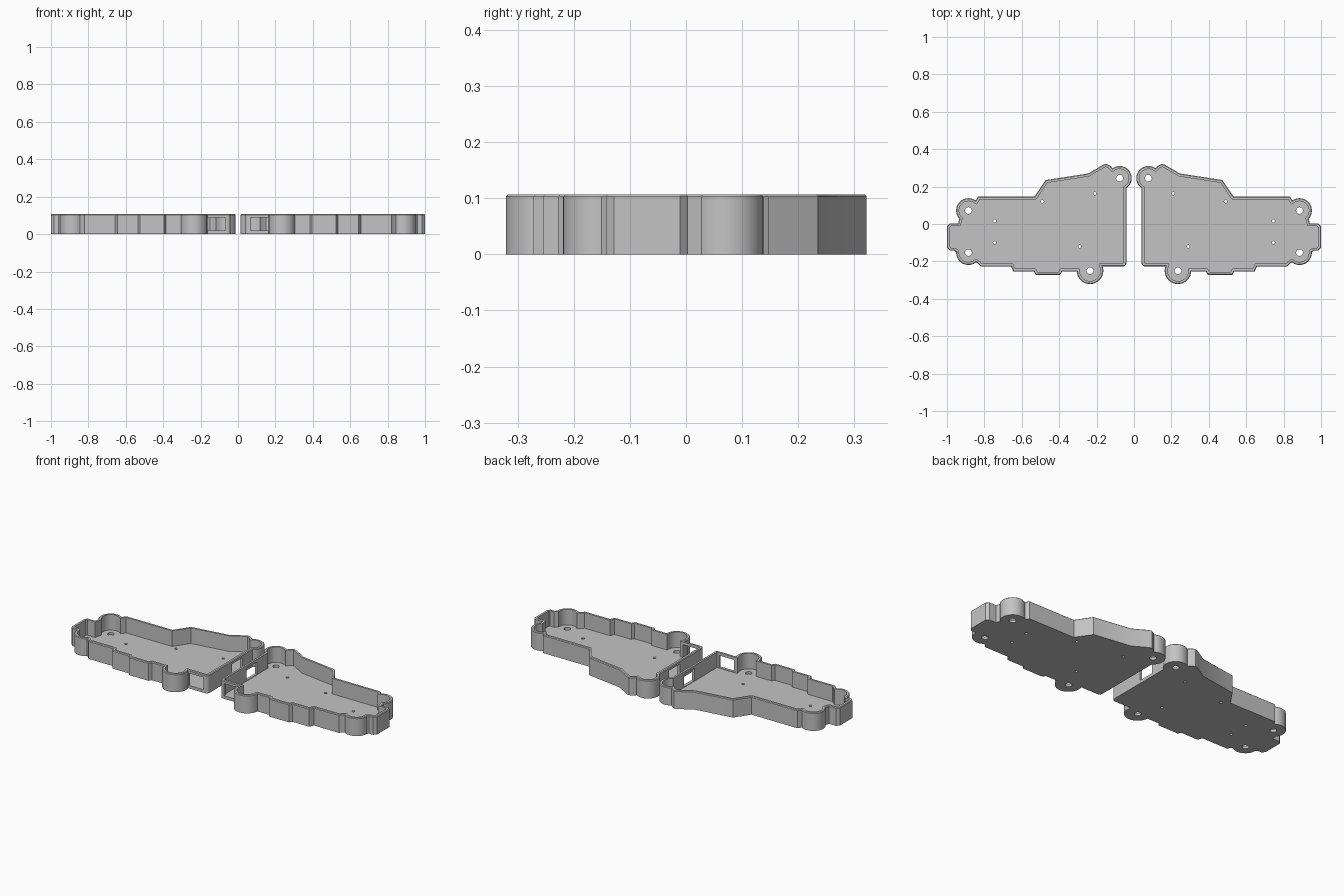
import bpy, bmesh
from math import cos, sin, radians
from mathutils import Vector, Matrix

if "Cube" in bpy.data.objects:
    bpy.data.objects.remove(bpy.data.objects["Cube"])

HEIGHT, FLOOR, WALL, CHAMFER = 0.107, 0.015, 0.016, 0.004
GREY = (0.55, 0.55, 0.55, 1)

grey = bpy.data.materials.new("plain grey")
grey.use_nodes = True
grey.diffuse_color = GREY
grey.node_tree.nodes["Principled BSDF"].inputs["Base Color"].default_value = GREY


def arc(cx, cy, r, a0, a1, n=22):
    angles = [radians(a0 + (a1 - a0) * i / n) for i in range(n + 1)]
    return [(cx + r * cos(a), cy + r * sin(a)) for a in angles]


def inset(points, d):
    """Mitred inward offset of a counter-clockwise outline."""
    out = []
    for i, p in enumerate(points):
        e0 = (p - points[i - 1]).normalized()
        e1 = (points[(i + 1) % len(points)] - p).normalized()
        n0, n1 = Vector((-e0.y, e0.x)), Vector((-e1.y, e1.x))
        out.append(p + (n0 + n1) * d / max(1 + n0.dot(n1), 0.4))
    return out


# Screw bosses and the outline that runs around them
bosses = [(0.235, -0.25), (0.885, -0.153), (0.885, 0.072), (0.077, 0.245)]
front_boss, low_boss, high_boss, back_boss = bosses
outline = (
    arc(0.06, -0.207, 0.02, 180, 270, 5)
    + arc(*front_boss, 0.071, 161, 356)
    + [(0.385, -0.255), (0.395, -0.272), (0.525, -0.272), (0.535, -0.255)]
    + [(0.645, -0.255), (0.657, -0.228), (0.82, -0.228), (0.834, -0.212)]
    + arc(*low_boss, 0.066, 232, 362)
    + [(0.96, -0.143), (0.985, -0.143), (1.0, -0.128), (1.0, -0.011), (0.985, 0.004), (0.94, 0.004)]
    + arc(*high_boss, 0.066, -42, 125)
    + [(0.833, 0.147), (0.532, 0.147), (0.472, 0.235), (0.245, 0.27)]
    + [(0.165, 0.317), (0.148, 0.322), (0.125, 0.31)]
    + arc(*back_boss, 0.065, 55, 235)
    + [(0.04, 0.17)]
)
outline = [Vector(p) for p in outline]

# Open tray: chamfered outer wall, rim, inner wall and floor
bm = bmesh.new()
levels = [(0, 0), (0, HEIGHT - CHAMFER), (CHAMFER, HEIGHT), (WALL, HEIGHT), (WALL, FLOOR)]
rings = [[bm.verts.new((p.x, p.y, z)) for p in inset(outline, d)] for d, z in levels]
for a, b in zip(rings, rings[1:]):
    for i in range(len(a)):
        j = (i + 1) % len(a)
        bm.faces.new((a[i], a[j], b[j], b[i]))
bm.faces.new(rings[0][::-1])
bm.faces.new(rings[-1])
mesh = bpy.data.meshes.new("left_tray")
bm.to_mesh(mesh)
bm.free()
left_tray = bpy.data.objects.new("left_tray", mesh)
bpy.context.collection.objects.link(left_tray)

# Cutter: screw holes, small floor holes and two connector windows
bm = bmesh.new()
pegs = [(0.21, 0.163), (0.49, 0.12), (0.745, 0.016), (0.745, -0.1), (0.29, -0.12)]
for spots, radius in ((bosses, 0.018), (pegs, 0.008)):
    for x, y in spots:
        bmesh.ops.create_cone(bm, cap_ends=True, segments=24, radius1=radius, radius2=radius,
                              depth=0.06, matrix=Matrix.Translation((x, y, 0.01)))
windows = [((0.117, -0.22, 0.054), (0.1, 0.06, 0.072)), ((0.045, 0.05, 0.054), (0.05, 0.1, 0.072))]
for centre, size in windows:
    bmesh.ops.create_cube(bm, size=1, matrix=Matrix.Translation(centre) @ Matrix.Diagonal((*size, 1)))
cut_mesh = bpy.data.meshes.new("hole_cutter")
bm.to_mesh(cut_mesh)
bm.free()
cutter = bpy.data.objects.new("hole_cutter", cut_mesh)
cutter.hide_render = True
bpy.context.collection.objects.link(cutter)

cut = left_tray.modifiers.new("holes", "BOOLEAN")
cut.object, cut.operation, cut.solver = cutter, "DIFFERENCE", "MANIFOLD"
bpy.context.view_layer.update()
baked = bpy.data.meshes.new_from_object(left_tray.evaluated_get(bpy.context.evaluated_depsgraph_get()))
left_tray.modifiers.clear()
left_tray.data = baked
bpy.data.objects.remove(cutter)
baked.materials.clear()
baked.materials.append(grey)

# Mirrored right half
mirrored = baked.copy()
mirrored.transform(Matrix.Diagonal((-1, 1, 1, 1)))
mirrored.flip_normals()
right_tray = bpy.data.objects.new("right_tray", mirrored)
bpy.context.collection.objects.link(right_tray)

for tray in (left_tray, right_tray):
    bpy.ops.object.select_all(action="DESELECT")
    tray.select_set(True)
    bpy.context.view_layer.objects.active = tray
    bpy.ops.object.shade_smooth_by_angle(angle=radians(30))
